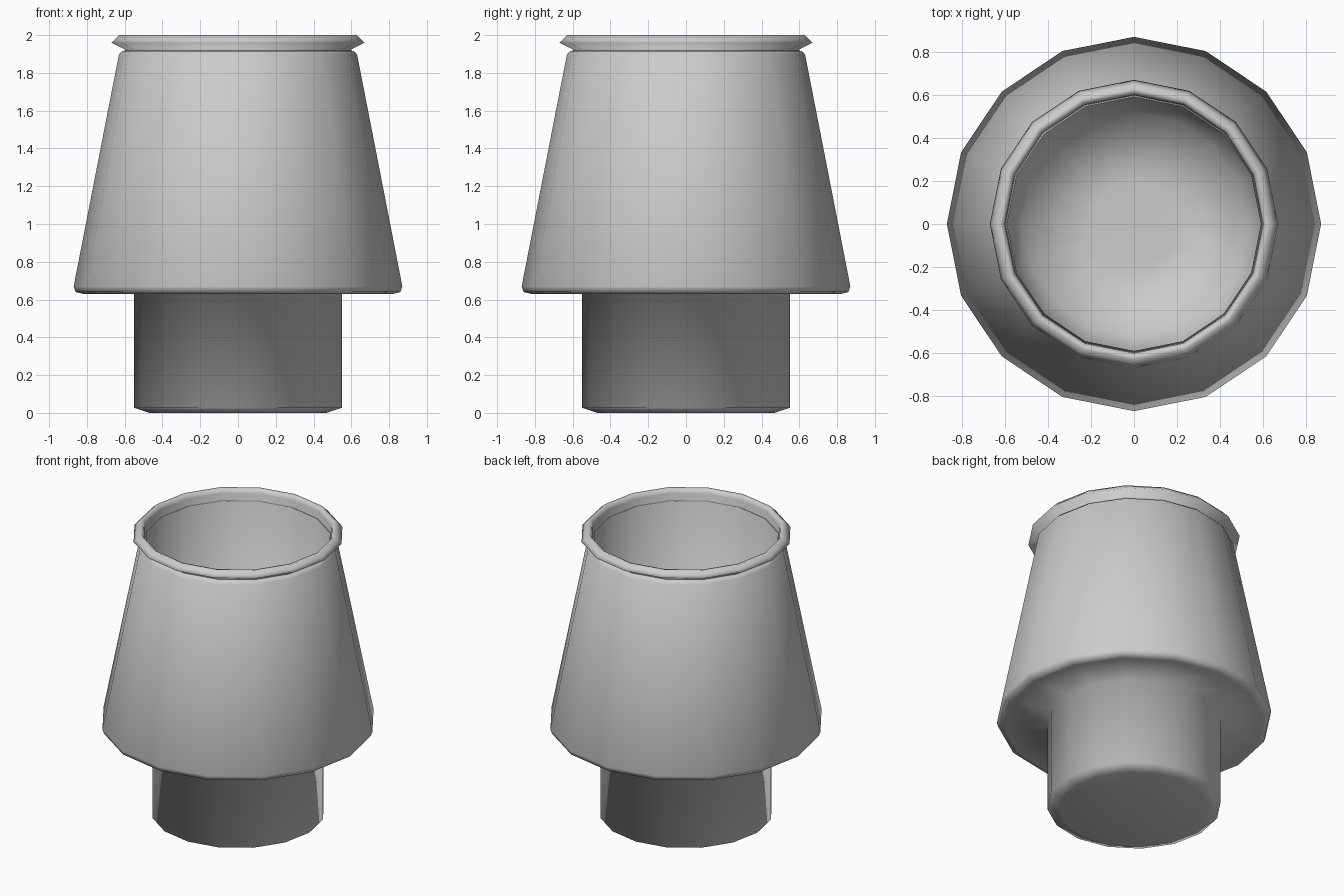
import bpy, bmesh, math

if "Cube" in bpy.data.objects:
    bpy.data.objects.remove(bpy.data.objects["Cube"])

SIDES = 16

# Cross-section (radius, height): underside, foot, flared body, rim, hollow inside
profile = [
    (0, 0), (0.47, 0), (0.55, 0.027),              # bevelled foot
    (0.55, 0.63), (0.82, 0.63), (0.86, 0.64),      # underside of the body
    (0.87, 0.67), (0.63, 1.90), (0.615, 1.915),    # tapered body
    (0.59, 1.92), (0.67, 1.96), (0.65, 1.98),      # neck groove and flared rim
    (0.63, 2.0), (0.61, 1.995), (0.60, 1.97),      # lip
    (0.52, 0.12), (0.2, 0.1), (0, 0.1),            # inner wall and floor
]


def lathe(name, points, sides):
    """Revolve a profile around z into a closed mesh."""
    bm = bmesh.new()
    rings = []
    for r, z in points:
        if r == 0:
            rings.append([bm.verts.new((0, 0, z))] * sides)
        else:
            rings.append([bm.verts.new((r * math.cos(math.tau * i / sides),
                                        r * math.sin(math.tau * i / sides), z))
                          for i in range(sides)])
    for a, b in zip(rings, rings[1:]):
        for i in range(sides):
            j = (i + 1) % sides
            corners = list(dict.fromkeys([a[i], a[j], b[j], b[i]]))
            bm.faces.new(corners)
    bmesh.ops.recalc_face_normals(bm, faces=bm.faces[:])
    mesh = bpy.data.meshes.new(name)
    bm.to_mesh(mesh)
    bm.free()
    obj = bpy.data.objects.new(name, mesh)
    bpy.context.collection.objects.link(obj)
    return obj


# Pot body with smooth shading
pot = lathe("pot", profile, SIDES)
for face in pot.data.polygons:
    face.use_smooth = True
